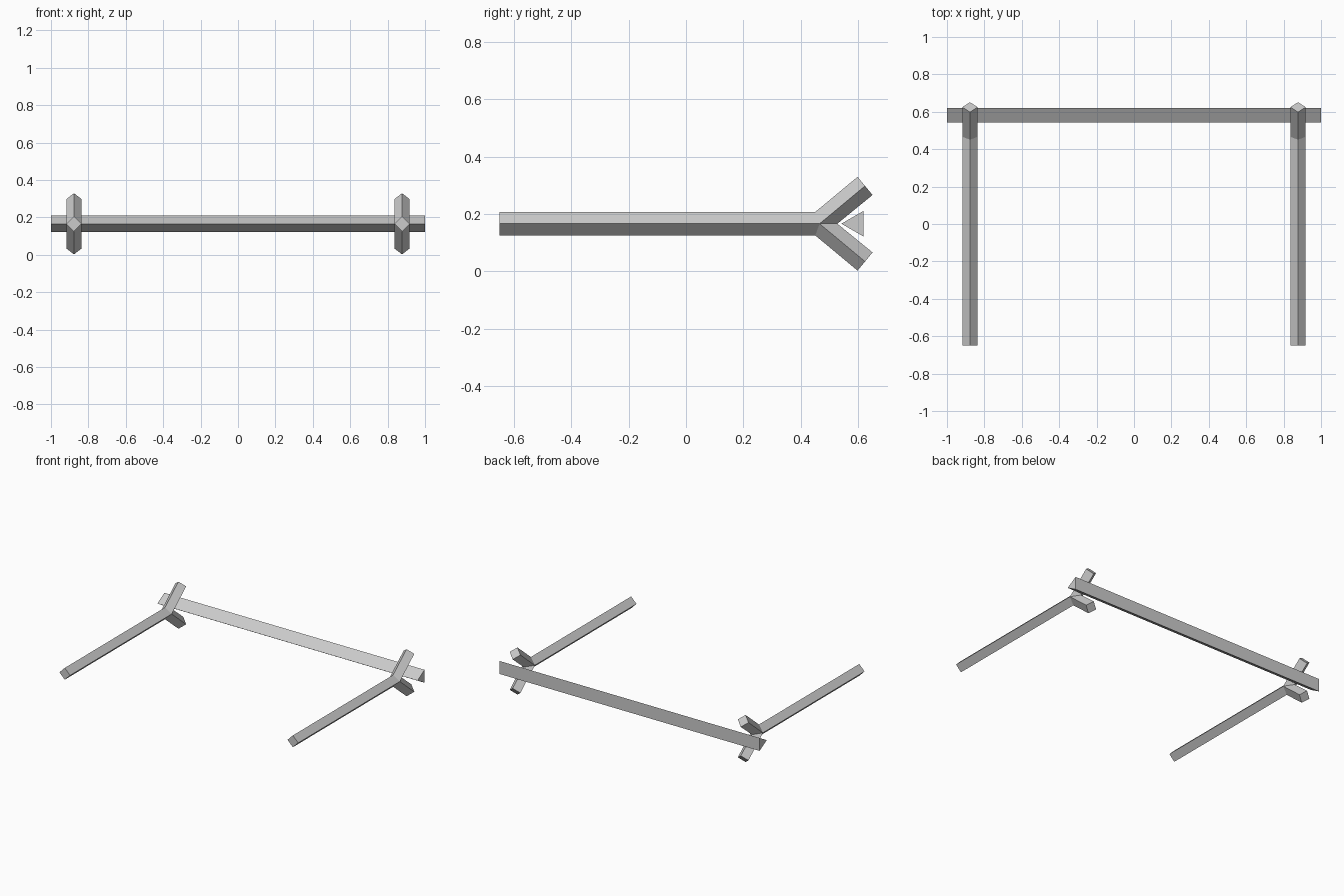
import bpy
from mathutils import Vector

cube = bpy.data.objects.get("Cube")
if cube:
    bpy.data.objects.remove(cube, do_unlink=True)

grey = bpy.data.materials.new("light_grey")
grey.use_nodes = True
colour = (0.6, 0.6, 0.6, 1)
grey.diffuse_color = colour
grey.node_tree.nodes["Principled BSDF"].inputs["Base Color"].default_value = colour

MID = 0.166      # height of the shared centre line
HALF = 0.041     # half diagonal of the square bars
JOINT = 0.466    # where each arm splits into two prongs


def make_object(name, verts, faces, x=0):
    mesh = bpy.data.meshes.new(name)
    mesh.from_pydata(verts, [], faces)
    mesh.materials.append(grey)
    obj = bpy.data.objects.new(name, mesh)
    obj.location = (x, 0, MID)
    bpy.context.collection.objects.link(obj)


def skin(a, b):
    """Quads joining two matching rings of vertex indices."""
    n = len(a)
    return [(a[i], a[(i + 1) % n], b[(i + 1) % n], b[i]) for i in range(n)]


def forked_arm(name, x):
    # Start ring: top, left, bottom, right corners of a bar set on edge
    verts = [Vector(p) for p in ((0, -0.65, HALF), (HALF, -0.65, 0),
                                 (0, -0.65, -HALF), (-HALF, -0.65, 0))]
    # Mitred joint ring, plus the crotch between the prongs
    verts += [Vector(p) for p in ((0, JOINT - 0.015, HALF), (HALF, JOINT, 0),
                                  (0, JOINT - 0.015, -HALF), (-HALF, JOINT, 0),
                                  (0, JOINT + 0.062, 0))]
    start, joint, crotch = [0, 1, 2, 3], [4, 5, 6, 7], 8
    faces = [tuple(start)] + [f[::-1] for f in skin(start, joint)]
    # Prongs: ring of outer edge, side, crotch, side swept to a square end
    for sign, ring in ((1, [4, 5, crotch, 7]), (-1, [6, 7, crotch, 5])):
        along = Vector((0, 0.77, 0.64 * sign))
        across = Vector((0, -0.64, 0.77 * sign))
        tip = Vector((0, JOINT, 0)) + along * 0.206
        side = Vector((HALF * sign, 0, 0))
        first = len(verts)
        verts += [tip + across * HALF, tip + side, tip - across * HALF, tip - side]
        end = list(range(first, first + 4))
        faces += [f[::-1] for f in skin(ring, end)]
        faces.append(tuple(end[::-1]))
    make_object(name, verts, faces, x)


forked_arm("left_forked_arm", 0.877)
forked_arm("right_forked_arm", -0.877)

# Cross rail: a triangular bar resting in both forks
rail = [(x, y, z) for x in (-1, 1)
        for y, z in ((0.542, 0), (0.62, 0.045), (0.62, -0.045))]
make_object("cross_rail", rail,
            [(0, 1, 2), (5, 4, 3)] + [f[::-1] for f in skin([0, 1, 2], [3, 4, 5])])
